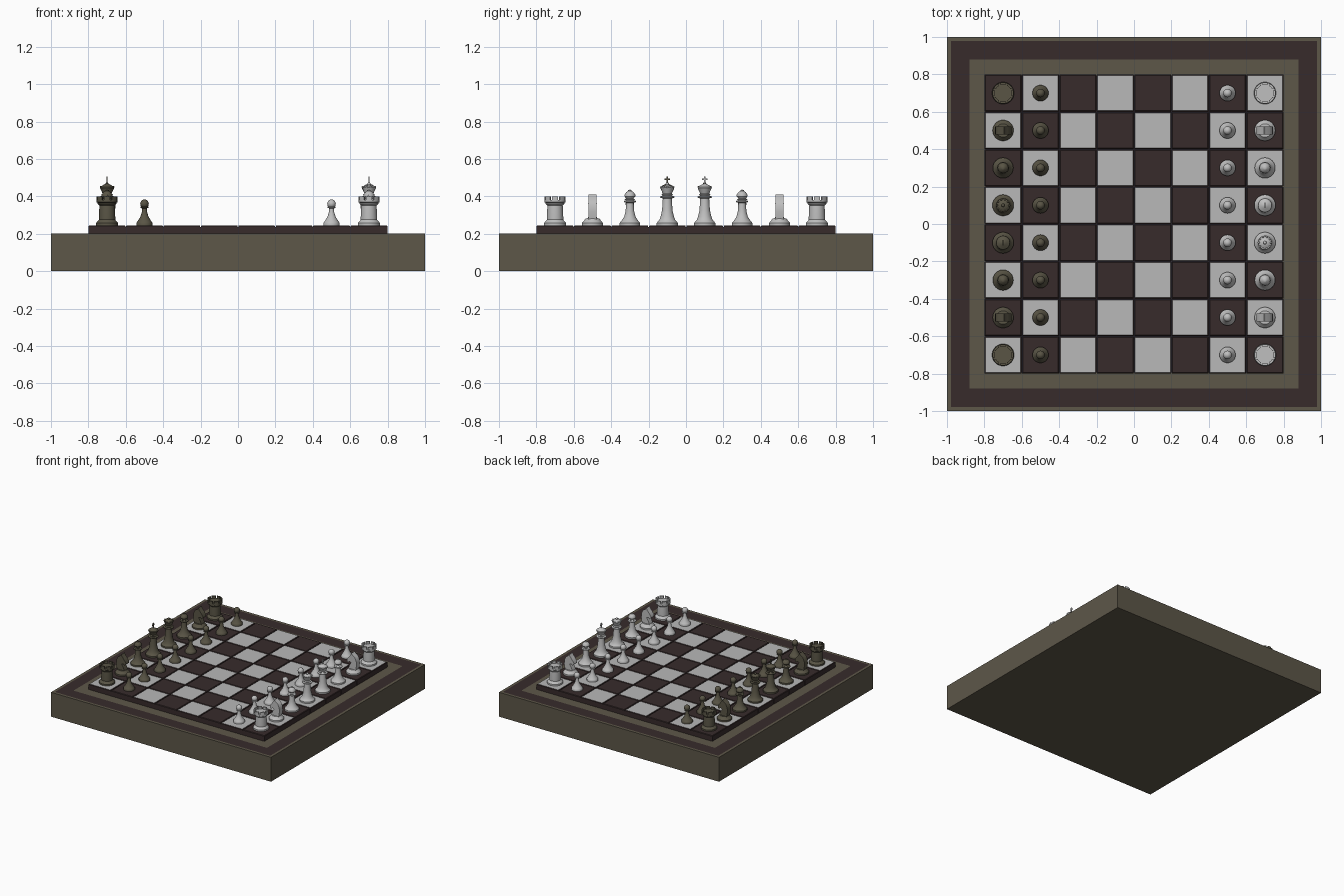
import bpy, bmesh, math
from mathutils import Matrix, Vector

cube = bpy.data.objects.get("Cube")
if cube:
    bpy.data.objects.remove(cube, do_unlink=True)


def material(name, rgb):
    m = bpy.data.materials.new(name)
    m.use_nodes = True
    m.diffuse_color = (*rgb, 1)
    m.node_tree.nodes["Principled BSDF"].inputs["Base Color"].default_value = (*rgb, 1)
    return m


OLIVE = material("olive frame", (0.11, 0.095, 0.066))
DARK = material("dark brown wood", (0.038, 0.024, 0.024))
LIGHT = material("light square", (0.48, 0.48, 0.48))
BLACK_SIDE = material("dark piece", (0.1, 0.09, 0.06))
WHITE_SIDE = material("pale piece", (0.52, 0.52, 0.52))
TOP = 0.245   # playing surface


def to_mesh(bm, name, mats, smooth=False):
    bmesh.ops.recalc_face_normals(bm, faces=bm.faces)
    me = bpy.data.meshes.new(name)
    bm.to_mesh(me)
    bm.free()
    for m in mats:
        me.materials.append(m)
    if smooth:
        for p in me.polygons:
            p.use_smooth = True
        me.set_sharp_from_angle(angle=math.radians(35))
    return me


def place(name, me, loc=(0, 0, 0), turn=0):
    ob = bpy.data.objects.new(name, me)
    ob.location = loc
    ob.rotation_euler.z = turn
    bpy.context.scene.collection.objects.link(ob)
    return ob


def box(bm, size, center, turn=0):
    mat = Matrix.Rotation(turn, 4, 'Z') @ Matrix.Translation(center) @ Matrix.Diagonal((*size, 1))
    return bmesh.ops.create_cube(bm, size=1, matrix=mat)["verts"]


def lathe(bm, profile, steps=24):
    """Revolve (radius, height) points around the z axis."""
    vs = [bm.verts.new((r, 0, z)) for r, z in profile]
    es = [bm.edges.new(pair) for pair in zip(vs, vs[1:])]
    bmesh.ops.spin(bm, geom=vs + es, cent=(0, 0, 0), axis=(0, 0, 1),
                   angle=math.tau, steps=steps, use_duplicate=False)
    bmesh.ops.remove_doubles(bm, verts=bm.verts, dist=0.0001)


def ball(bm, radius, z, x=0, y=0):
    bmesh.ops.create_uvsphere(bm, u_segments=16, v_segments=10, radius=radius,
                              matrix=Matrix.Translation((x, y, z)))


def foot(r):
    """Shared moulded base of the pieces."""
    return [(0, 0), (r, 0), (r, 0.012), (r * 0.92, 0.018), (r * 0.84, 0.022), (r * 0.74, 0.03)]


# Frame block with inlaid bands on its top
bm = bmesh.new()
box(bm, (2, 2, 0.2), (0, 0, 0.1))
bm.faces.ensure_lookup_table()
bm.normal_update()
top = max(bm.faces, key=lambda f: f.normal.z)
for width, index in ((0.03, 0), (0.14, 1), (0.03, 0)):
    for f in bmesh.ops.inset_region(bm, faces=[top], thickness=width)["faces"]:
        f.material_index = index
place("board_frame", to_mesh(bm, "board_frame", [OLIVE, DARK]))

bm = bmesh.new()
box(bm, (1.59, 1.59, 0.035), (0, 0, 0.2175))
place("square_bed", to_mesh(bm, "square_bed", [DARK]))


# Squares with chamfered edges; only the top face of a light one is pale
def square_mesh(name, pale):
    bm = bmesh.new()
    box(bm, (0.196, 0.196, TOP - 0.2), (0, 0, (TOP + 0.2) / 2))
    edges = [e for e in bm.edges if all(v.co.z > TOP - 0.01 for v in e.verts)]
    bmesh.ops.bevel(bm, geom=edges, offset=0.004, segments=1, affect='EDGES')
    bm.normal_update()
    for f in bm.faces:
        f.material_index = int(pale and f.normal.z > 0.95)
    return to_mesh(bm, name, [DARK, LIGHT])


squares = [square_mesh("dark_square", False), square_mesh("light_square", True)]
for i in range(8):
    for j in range(8):
        kind = (i + j) % 2
        place(("dark", "light")[kind] + "_square", squares[kind],
              (-0.7 + 0.2 * i, 0.7 - 0.2 * j, 0))


# Piece shapes, standing on z = 0 and facing +x
def pawn(bm):
    lathe(bm, foot(0.043) + [(0.022, 0.045), (0.014, 0.07), (0.012, 0.09),
                             (0.021, 0.094), (0.021, 0.099), (0.01, 0.104), (0, 0.104)])
    ball(bm, 0.023, 0.115)


def rook(bm):
    lathe(bm, foot(0.059) + [(0.044, 0.04), (0.041, 0.105), (0.05, 0.114), (0.05, 0.12),
                             (0.057, 0.124), (0.057, 0.136), (0.044, 0.136), (0, 0.136)], 32)
    # Battlements
    for k in range(8):
        wall = []
        for s in (-1, 0, 1):
            a = math.tau * k / 8 + s * 0.29
            wall.append([bm.verts.new((r * math.cos(a), r * math.sin(a), z))
                         for r, z in ((0.045, 0.135), (0.057, 0.135), (0.057, 0.155), (0.045, 0.155))])
        for a, b in zip(wall, wall[1:]):
            for n in range(4):
                m = (n + 1) % 4
                bm.faces.new((a[n], a[m], b[m], b[n]))
        bm.faces.new(wall[0])
        bm.faces.new(wall[-1])


def knight(bm):
    lathe(bm, foot(0.056) + [(0.036, 0.036), (0, 0.036)])
    outline = [(-0.034, 0.03), (0.032, 0.03), (0.026, 0.055), (0.008, 0.085), (0.02, 0.092),
               (0.036, 0.084), (0.046, 0.092), (0.045, 0.106), (0.024, 0.134), (0.012, 0.148),
               (0.004, 0.165), (-0.006, 0.15), (-0.026, 0.138), (-0.04, 0.108), (-0.042, 0.075)]
    face = bm.faces.new([bm.verts.new((x, -0.022, z)) for x, z in outline])
    made = bmesh.ops.extrude_face_region(bm, geom=[face])["geom"]
    verts = [g for g in made if isinstance(g, bmesh.types.BMVert)]
    bmesh.ops.translate(bm, verts=verts, vec=Vector((0, 0.044, 0)))


def bishop(bm):
    lathe(bm, foot(0.055) + [(0.031, 0.045), (0.023, 0.075), (0.02, 0.12), (0.032, 0.124),
                             (0.032, 0.13), (0.022, 0.134), (0.028, 0.139), (0.02, 0.144),
                             (0.029, 0.155), (0.029, 0.163), (0.02, 0.177), (0.009, 0.184),
                             (0.009, 0.188), (0, 0.191)])


def royal_body(bm, crown):
    lathe(bm, foot(0.057) + [(0.036, 0.046), (0.028, 0.08), (0.024, 0.143), (0.038, 0.148),
                             (0.038, 0.154), (0.026, 0.158), (0.031, 0.164), (0.024, 0.17)] + crown)


def queen(bm):
    royal_body(bm, [(0.037, 0.203), (0.03, 0.205), (0.02, 0.213), (0, 0.216)])
    ball(bm, 0.009, 0.221)
    # Coronet points
    for k in range(10):
        a = math.tau * k / 10
        ball(bm, 0.006, 0.205, 0.033 * math.cos(a), 0.033 * math.sin(a))


def king(bm):
    royal_body(bm, [(0.038, 0.2), (0.036, 0.206), (0.018, 0.217), (0.008, 0.222), (0, 0.223)])
    # Cross, broad side to the front of the piece
    box(bm, (0.006, 0.007, 0.042), (0, 0, 0.24))
    box(bm, (0.006, 0.028, 0.007), (0, 0, 0.246))


shapes = {"pawn": pawn, "rook": rook, "knight": knight,
          "bishop": bishop, "queen": queen, "king": king}


def army(side, mat, sign, turn, order):
    meshes = {}
    for name, build in shapes.items():
        bm = bmesh.new()
        build(bm)
        meshes[name] = to_mesh(bm, side + "_" + name, [mat], True)
    for n, name in enumerate(order):
        y = -0.7 + 0.2 * n
        place(side + "_" + name, meshes[name], (sign * 0.7, y, TOP), turn)
        place(side + "_pawn", meshes["pawn"], (sign * 0.5, y, TOP), turn)


wing = ["rook", "knight", "bishop"]
army("dark", BLACK_SIDE, -1, 0, wing + ["king", "queen"] + wing[::-1])
army("pale", WHITE_SIDE, 1, math.pi, wing + ["queen", "king"] + wing[::-1])
